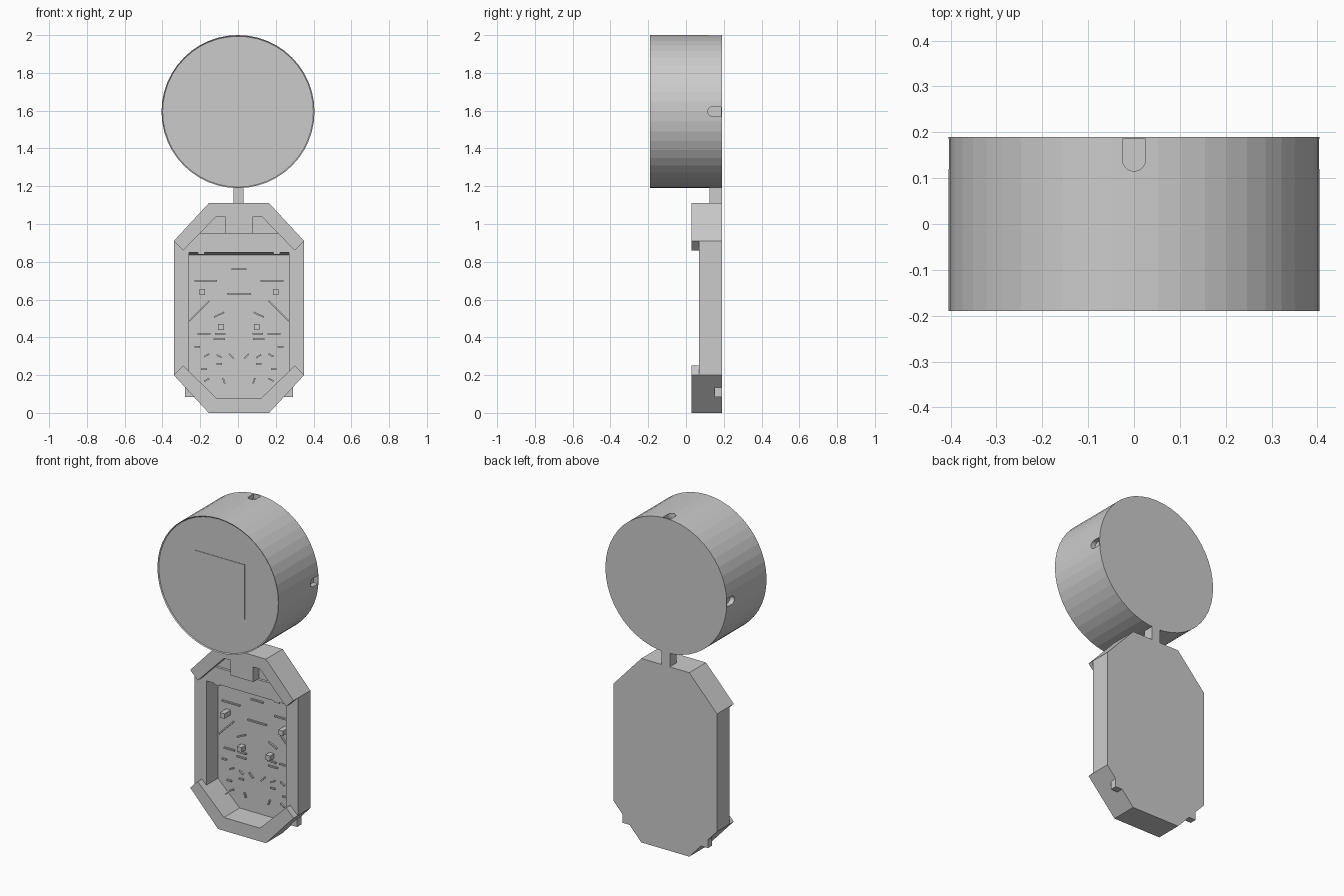
import bpy, bmesh, math
from mathutils import Matrix, Vector

if "Cube" in bpy.data.objects:
    bpy.data.objects.remove(bpy.data.objects["Cube"])

grey = bpy.data.materials.new("plain grey")
grey.diffuse_color = (0.6, 0.6, 0.6, 1)
grey.use_nodes = True
grey.node_tree.nodes["Principled BSDF"].inputs["Base Color"].default_value = grey.diffuse_color
CX = 0.005            # the tray sits slightly right of centre
BACK, FLOOR = 0.19, 0.18


def finish(name, bm):
    bmesh.ops.recalc_face_normals(bm, faces=bm.faces)
    me = bpy.data.meshes.new(name)
    bm.to_mesh(me)
    bm.free()
    me.materials.append(grey)
    ob = bpy.data.objects.new(name, me)
    bpy.context.collection.objects.link(ob)
    return ob


def prism(name, pts, y0, y1):
    """Extrude an x-z outline along y."""
    bm = bmesh.new()
    face = bm.faces.new([bm.verts.new((x, y0, z)) for x, z in pts])
    ext = bmesh.ops.extrude_face_region(bm, geom=[face])
    verts = [g for g in ext["geom"] if isinstance(g, bmesh.types.BMVert)]
    bmesh.ops.translate(bm, verts=verts, vec=(0, y1 - y0, 0))
    return finish(name, bm)


def sym(half):
    """Mirror the right half of an outline about the tray centre line."""
    return [(CX + x, z) for x, z in half] + [(CX - x, z) for x, z in reversed(half)]


def bar(name, x, z, w, h, y0, y1, deg=0):
    c, s = math.cos(math.radians(deg)), math.sin(math.radians(deg))
    pts = [(x + u * c - v * s, z + u * s + v * c) for u, v in
           ((-w/2, -h/2), (w/2, -h/2), (w/2, h/2), (-w/2, h/2))]
    return prism(name, pts, y0, y1)


# Round drum with a thin front lip
R, CZ = 0.405, 1.595
bm = bmesh.new()
bmesh.ops.create_cone(bm, cap_ends=True, segments=48, radius1=R, radius2=R, depth=0.38,
                      matrix=Matrix.Translation((0, 0, CZ)) @ Matrix.Rotation(math.pi/2, 4, 'X'))
bm.normal_update()
front = [f for f in bm.faces if f.normal.y < -0.9]
bmesh.ops.inset_region(bm, faces=front, thickness=0.006)
bmesh.ops.translate(bm, verts=front[0].verts[:], vec=(0, 0.005, 0))
drum = finish("drum", bm)

# Round-ended slots cut into the drum's top and sides
cutters = []
for ang in (0, math.pi/2, -math.pi/2):
    outline = [(0.025, 0.185), (-0.025, 0.185)]
    outline += [(-0.025 * math.cos(a), 0.14 - 0.025 * math.sin(a))
                for a in [math.pi * i / 8 for i in range(9)]]
    bm = bmesh.new()
    face = bm.faces.new([bm.verts.new((x, y, R - 0.03)) for x, y in outline])
    ext = bmesh.ops.extrude_face_region(bm, geom=[face])
    bmesh.ops.translate(bm, vec=(0, 0, 0.06),
                        verts=[g for g in ext["geom"] if isinstance(g, bmesh.types.BMVert)])
    bm.transform(Matrix.Translation((0, 0, CZ)) @ Matrix.Rotation(ang, 4, 'Y'))
    cut = finish("slot_cutter", bm)
    cut.hide_render = True
    mod = drum.modifiers.new("slot", 'BOOLEAN')
    mod.operation, mod.solver, mod.object = 'DIFFERENCE', 'EXACT', cut
    cutters.append(cut)
bpy.context.view_layer.update()
cut_mesh = bpy.data.meshes.new_from_object(
    drum.evaluated_get(bpy.context.evaluated_depsgraph_get()))
drum.modifiers.clear()
drum.data = cut_mesh
for cut in cutters:
    bpy.data.objects.remove(cut)

# Plain square panel on the drum face, and the neck
bar("front_panel", 0.01, 1.6, 0.33, 0.33, -0.188, -0.184)
bar("neck", 0.0025, 1.15, 0.055, 0.12, 0.125, BACK)

# Eight-sided tray: back plate, raised end frames, lower side walls
prism("back_plate", sym([(0.16, 1.11), (0.345, 0.91), (0.345, 0.2), (0.16, 0)]), FLOOR, BACK)
prism("top_frame", sym([(0.16, 1.11), (0.345, 0.91), (0.295, 0.86), (0.12, 1.04),
                        (0.075, 1.04), (0.075, 0.95)]), 0.03, FLOOR)
prism("bottom_frame", sym([(0.12, 0.08), (0.295, 0.25), (0.345, 0.2), (0.16, 0)]), 0.03, FLOOR)
prism("top_recess", sym([(0.15, 1.1), (0.285, 0.95)]), 0.085, FLOOR)
for s in (-1, 1):
    bar("side_wall", CX + s * 0.305, 0.555, 0.08, 0.71, 0.07, FLOOR)
    bar("foot_tab", CX + s * 0.24, 0.12, 0.09, 0.07, 0.15, BACK)
    bar("crossbar_tab", CX + s * 0.2, 0.848, 0.035, 0.018, 0.075, FLOOR)
    bar("upper_post", CX + s * 0.195, 0.64, 0.03, 0.03, 0.12, FLOOR)
    bar("lower_post", CX + s * 0.095, 0.455, 0.03, 0.03, 0.14, FLOOR)

# Crossbar with a slightly sloping underside
cross = bar("crossbar", CX, 0.9, 0.53, 0.1, 0.07, FLOOR)
for v in cross.data.vertices:
    if v.co.y > 0.1 and v.co.z < 0.9:
        v.co.z -= 0.013

# Thin ribs on the tray floor: offset from centre, height, length, angle
for z, length in ((0.76, 0.08), (0.63, 0.125)):
    bar("centre_rib", CX, z, length, 0.008, 0.17, FLOOR)
ribs = [(0.175, 0.70, 0.12, 0), (0.21, 0.54, 0.15, -45), (0.105, 0.52, 0.06, -25),
        (0.185, 0.42, 0.07, 0), (0.1, 0.42, 0.055, 0), (0.105, 0.39, 0.06, 0),
        (0.22, 0.35, 0.03, 0), (0.17, 0.305, 0.03, -30), (0.105, 0.3, 0.03, 30),
        (0.04, 0.3, 0.035, 45), (0.105, 0.26, 0.03, 0), (0.185, 0.23, 0.03, 0),
        (0.08, 0.17, 0.03, 70), (0.17, 0.175, 0.03, -30)]
for x, z, length, deg in ribs:
    for s in (-1, 1):
        bar("floor_rib", CX + s * x, z, length, 0.008, 0.17, FLOOR, s * deg)
